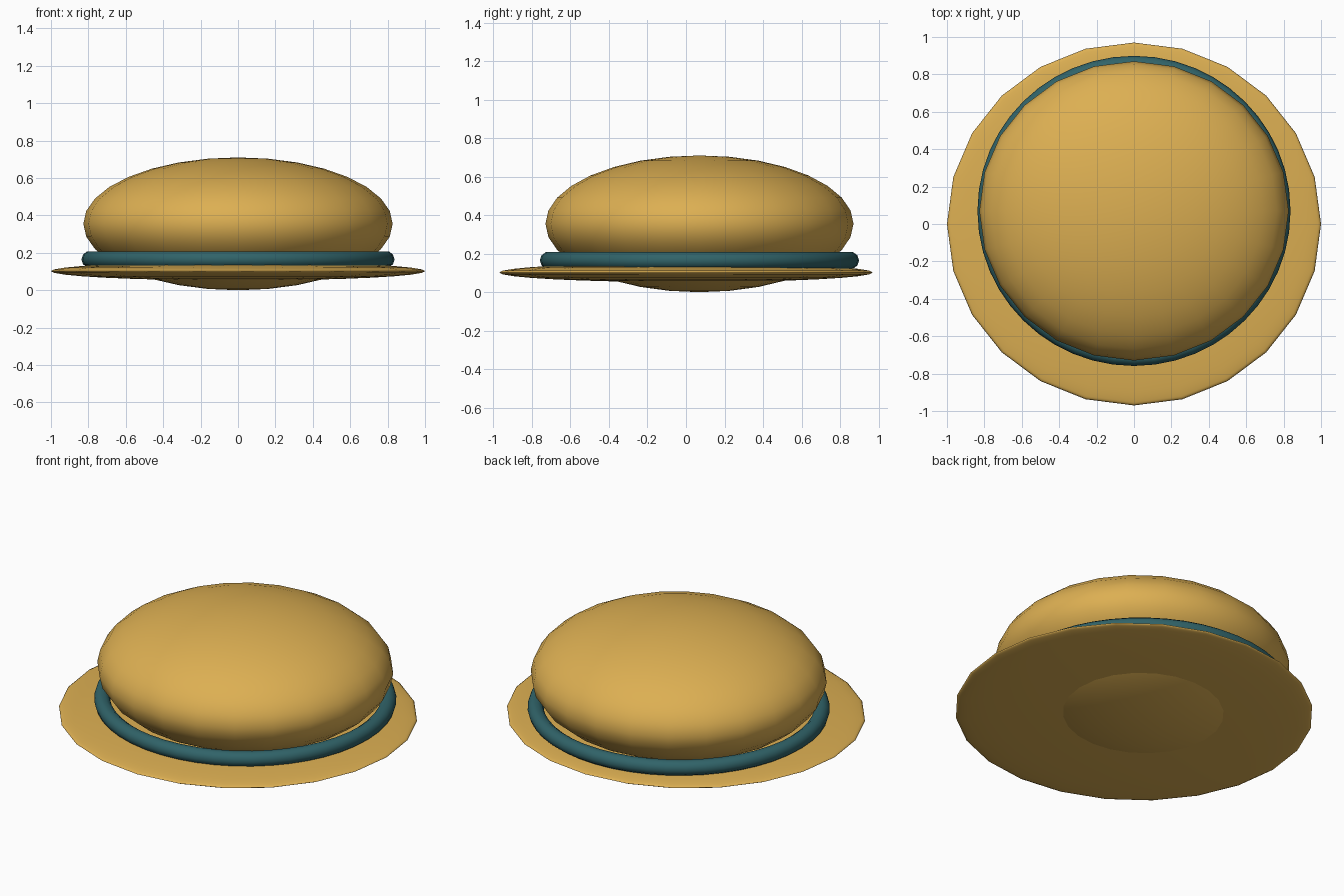
import bpy

if "Cube" in bpy.data.objects:
    bpy.data.objects.remove(bpy.data.objects["Cube"])


def material(name, rgb):
    m = bpy.data.materials.new(name)
    m.diffuse_color = (*rgb, 1)
    m.use_nodes = True
    m.node_tree.nodes["Principled BSDF"].inputs["Base Color"].default_value = m.diffuse_color
    return m


straw = material("straw", (0.72, 0.43, 0.085))
teal = material("teal", (0.03, 0.125, 0.14))


def ellipsoid(name, centre, radii):
    # 24-sided smooth flattened sphere
    bpy.ops.mesh.primitive_uv_sphere_add(segments=24, ring_count=16, radius=1, location=centre)
    ob = bpy.context.object
    ob.name = name
    ob.scale = radii
    bpy.ops.object.shade_smooth()
    ob.data.materials.append(straw)
    return ob


# Wide thin brim and domed crown, set slightly to the back
ellipsoid("brim", (0, 0, 0.102), (1.0, 0.97, 0.05))
ellipsoid("crown", (0, 0.07, 0.355), (0.827, 0.80, 0.355))

# Round hat band: bevelled circle curve
bpy.ops.curve.primitive_bezier_circle_add(radius=1, location=(0, 0.07, 0.165))
band = bpy.context.object
band.name = "hat_band"
for p in band.data.splines[0].bezier_points:
    for attr in ("co", "handle_left", "handle_right"):
        v = getattr(p, attr).copy()
        v.x *= 0.792
        v.y *= 0.784
        setattr(p, attr, v)
band.data.bevel_depth = 0.045
band.data.bevel_resolution = 3
band.data.resolution_u = 12
band.data.materials.append(teal)
